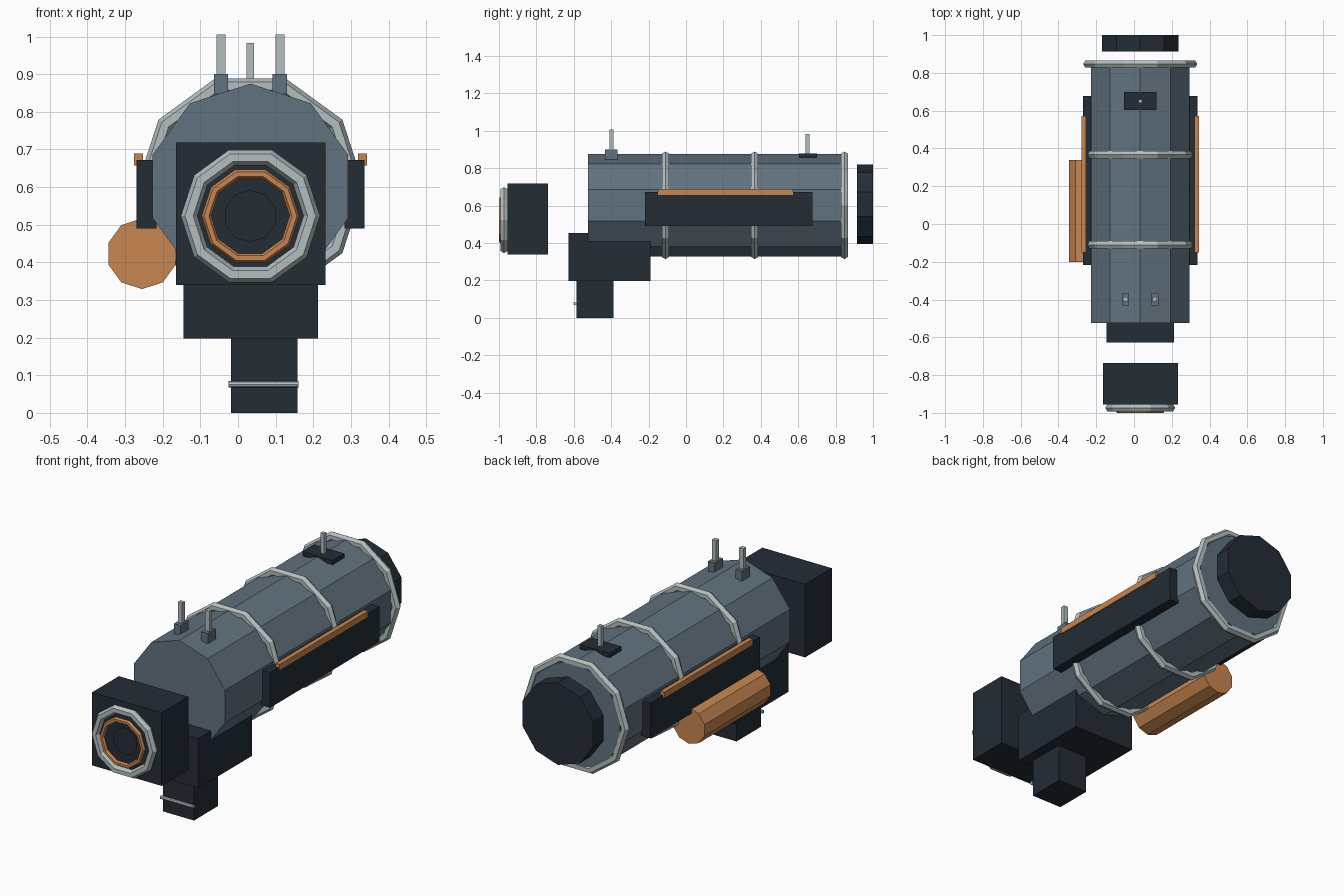
import bpy
from math import pi

cube = bpy.data.objects.get("Cube")
if cube:
    bpy.data.objects.remove(cube, do_unlink=True)


def material(name, r, g, b):
    m = bpy.data.materials.new(name)
    m.use_nodes = True
    m.diffuse_color = (r, g, b, 1)
    m.node_tree.nodes["Principled BSDF"].inputs["Base Color"].default_value = (r, g, b, 1)
    return m


slate = material("slate blue", 0.12, 0.17, 0.215)
dark = material("dark navy", 0.017, 0.026, 0.036)
orange = material("copper orange", 0.58, 0.24, 0.08)
silver = material("pale silver", 0.45, 0.52, 0.52)

AXIS = 0.033   # x of the tube axis
TUBE_Z = 0.602
LENS_Z = 0.523


def finish(name, mat):
    ob = bpy.context.object
    ob.name = name
    ob.data.materials.append(mat)
    return ob


def box(name, mat, x, y, z):
    """Box from (min, max) pairs along each axis."""
    spans = (x, y, z)
    bpy.ops.mesh.primitive_cube_add(size=1, location=[(a + b) / 2 for a, b in spans])
    ob = finish(name, mat)
    ob.scale = [b - a for a, b in spans]
    return ob


def tube(name, mat, x, z, radius, y0, y1):
    """Ten-sided prism along y with a corner on top."""
    bpy.ops.mesh.primitive_cylinder_add(vertices=10, radius=radius, depth=y1 - y0,
                                        location=(x, (y0 + y1) / 2, z), rotation=(pi / 2, 0, 0))
    return finish(name, mat)


def ring(name, mat, y, z, major, minor):
    """Ten-sided ring around the y axis with a flat on top."""
    bpy.ops.mesh.primitive_torus_add(major_segments=10, minor_segments=6,
                                     major_radius=major, minor_radius=minor,
                                     location=(AXIS, y, z), rotation=(pi / 2, 0, 0))
    return finish(name, mat)


# Main tube, its bands and the rear cap
tube("main_tube", slate, AXIS, TUBE_Z, 0.273, -0.525, 0.862)
for label, y in (("front", -0.11), ("middle", 0.367), ("rear", 0.847)):
    ring(label + "_band", silver, y, TUBE_Z, 0.28, 0.022)
tube("rear_cap", dark, AXIS, 0.607, 0.212, 0.913, 1.0)

# Front lens housing
box("lens_housing", dark, (-0.165, 0.232), (-0.955, -0.737), (0.34, 0.718))
ring("outer_lens_ring", silver, -0.973, LENS_Z, 0.163, 0.022)
ring("inner_lens_ring", orange, -0.989, LENS_Z, 0.117, 0.013)
tube("lens", dark, AXIS, LENS_Z, 0.07, -0.96, -0.975)

# Lower block, foot and crossbar
box("lower_block", dark, (-0.145, 0.213), (-0.628, -0.19), (0.198, 0.455))
box("foot", dark, (-0.018, 0.158), (-0.585, -0.387), (0, 0.2))
bpy.ops.mesh.primitive_cylinder_add(vertices=8, radius=0.009, depth=0.186,
                                    location=(0.068, -0.594, 0.076), rotation=(0, pi / 2, 0))
finish("foot_crossbar", silver)

# Side rails with accent strips
for label, s in (("left", 1), ("right", -1)):
    def span(inner, outer):
        return sorted((AXIS + s * inner, AXIS + s * outer))
    box(label + "_rail", dark, span(0.25, 0.303), (-0.218, 0.677), (0.49, 0.672))
    box(label + "_accent_strip", orange, span(0.286, 0.31), (-0.15, 0.573), (0.658, 0.69))

# Side canister on the right
tube("side_canister", orange, -0.255, 0.423, 0.094, -0.2, 0.34)

# Twin front pins on small blocks
for label, s in (("left", 1), ("right", -1)):
    x = AXIS + s * 0.078
    box(label + "_pin_base", slate, (x - 0.019, x + 0.019), (-0.432, -0.366), (0.848, 0.9))
    box(label + "_pin", silver, (x - 0.012, x + 0.012), (-0.41, -0.387), (0.89, 1.006))

# Rear pin on a flat plate
box("rear_pin_plate", dark, (-0.053, 0.118), (0.603, 0.7), (0.857, 0.879))
box("rear_pin", silver, (AXIS - 0.01, AXIS + 0.01), (0.64, 0.66), (0.87, 0.983))
